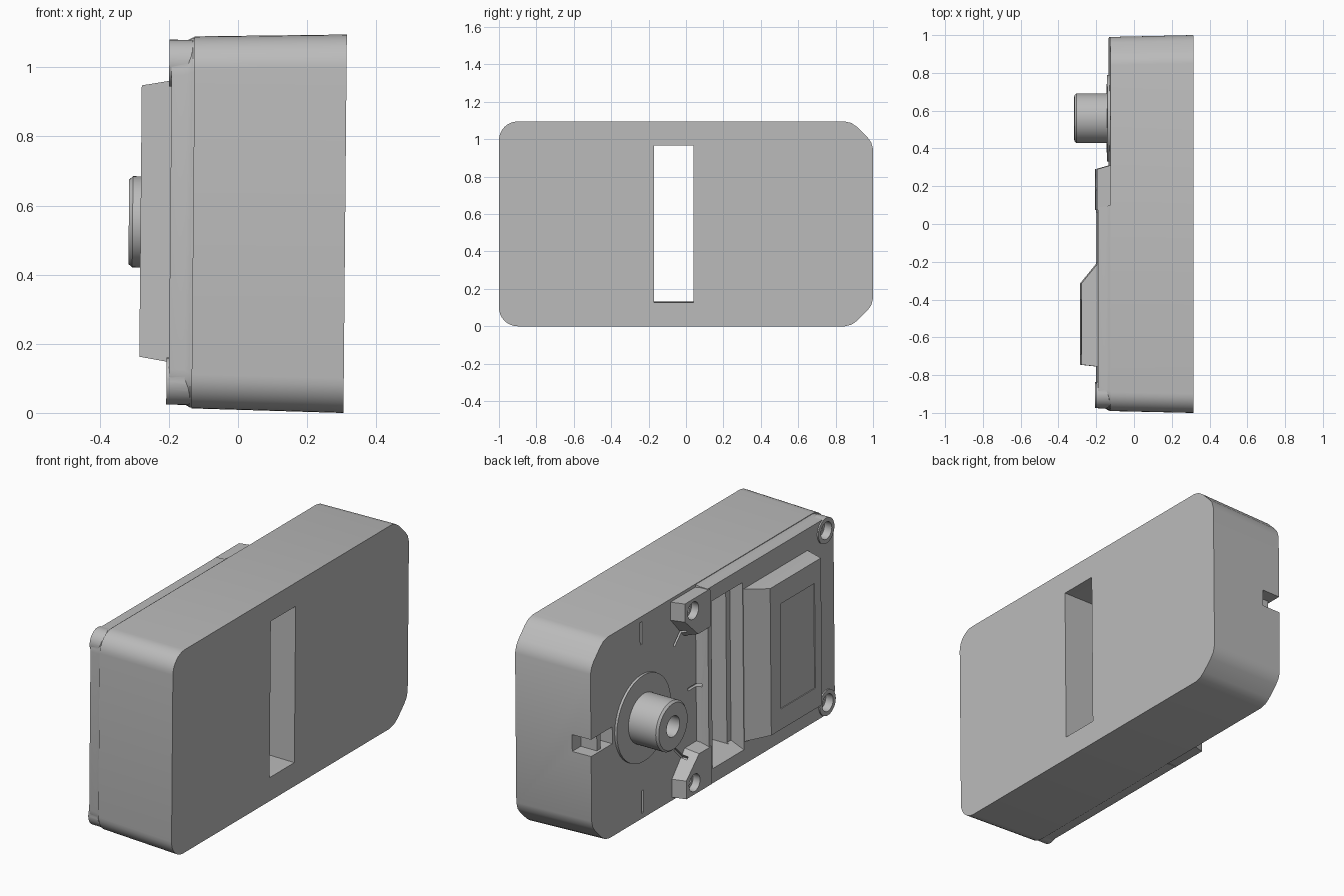
import bpy, bmesh
from math import sin, cos, pi, radians
from mathutils import Matrix

if "Cube" in bpy.data.objects:
    bpy.data.objects.remove(bpy.data.objects["Cube"])

MID = 0.55      # height of the symmetry plane
SHAFT_Y = 0.56  # output shaft position
parts = []

grey = bpy.data.materials.new("plain grey")
grey.use_nodes = True
grey.diffuse_color = (0.5, 0.5, 0.5, 1)
grey.node_tree.nodes["Principled BSDF"].inputs["Base Color"].default_value = (0.5, 0.5, 0.5, 1)


def loft(name, rings, keep=False):
    """Closed solid through rings, each given as (x, [(y, z), ...])."""
    bm = bmesh.new()
    loops = [[bm.verts.new((x, y, z)) for y, z in pts] for x, pts in rings]
    for a, b in zip(loops, loops[1:]):
        for i in range(len(a)):
            j = (i + 1) % len(a)
            bm.faces.new((a[i], a[j], b[j], b[i]))
    bm.faces.new(loops[0])
    bm.faces.new(loops[-1])
    bmesh.ops.recalc_face_normals(bm, faces=bm.faces)
    mesh = bpy.data.meshes.new(name)
    bm.to_mesh(mesh)
    bm.free()
    mesh.materials.append(grey)
    obj = bpy.data.objects.new(name, mesh)
    bpy.context.collection.objects.link(obj)
    if keep:
        parts.append(obj)
    return obj


def rect(y0, y1, z0, z1):
    return [(y0, z0), (y1, z0), (y1, z1), (y0, z1)]


def circle(y, z, r, n=40):
    return [(y + r * cos(2 * pi * i / n), z + r * sin(2 * pi * i / n)) for i in range(n)]


def box(name, x0, x1, *yz):
    return loft(name, [(x0, rect(*yz)), (x1, rect(*yz))])


def combine(target, tool, operation):
    mod = target.modifiers.new("combine", "BOOLEAN")
    mod.operation = operation
    mod.solver = "EXACT"
    mod.object = tool
    bpy.context.view_layer.objects.active = target
    bpy.ops.object.modifier_apply(modifier=mod.name)
    bpy.data.objects.remove(tool)


def mirrored(half):
    """Closed outline from its upper half, heights relative to MID."""
    return [(y, MID + z) for y, z in half] + [(y, MID - z) for y, z in reversed(half)]


def round_corner(y, z, r):
    return [(y - r * cos(a), z + r * sin(a)) for a in (i * pi / 16 for i in range(9))]


def case_outline(inset):
    nose = [(0.85, 0.5475), (0.885, 0.539), (0.915, 0.518),
            (0.97, 0.463), (0.99, 0.436), (1.0, 0.4)]
    half = round_corner(-0.9, 0.4475, 0.1) + nose
    return mirrored([(y * (1 - inset), z * (1 - inset * 1.7)) for y, z in half])


def plate_outline(inset):
    half = round_corner(-0.885 + inset, 0.435 - inset, 0.1)
    return mirrored(half + [(0.1 - inset, 0.535 - inset)])


# Main case with slight draft, and the raised plate
housing = loft("housing", [(0.31, case_outline(0)), (-0.13, case_outline(0.01))], True)
plate = loft("plate", [(-0.1, plate_outline(0)), (-0.135, plate_outline(0)),
                       (-0.15, plate_outline(0.008)), (-0.196, plate_outline(0.01))])
combine(housing, plate, "UNION")

# Screw bosses beside the slot and screw rims at the end corners
for side in (1, -1):
    def boss_shape(e):
        pts = [(0.31 - e, 0.522), (0.31 - e, 0.425), (0.2 - e, 0.3 + e),
               (0.075, 0.3 + e), (0.075, 0.522)]
        return [(y, MID + side * z) for y, z in pts]
    boss = loft("boss", [(-0.1, boss_shape(0)), (-0.13, boss_shape(0)), (-0.201, boss_shape(0.02))])
    combine(housing, boss, "UNION")
    ring = circle(-0.905, MID + side * 0.46, 0.068)
    combine(housing, loft("screw_rim", [(-0.1, ring), (-0.203, ring)]), "UNION")

# Through slot with a wider mouth
combine(housing, box("slot", -0.5, 0.5, -0.17, 0.04, 0.13, 0.97), "DIFFERENCE")
mouth = loft("slot_mouth", [(-0.25, rect(-0.205, 0.06, 0.08, 1.02)),
                            (-0.12, rect(-0.205, 0.06, 0.135, 0.965))])
combine(housing, mouth, "DIFFERENCE")

# Screw holes
for y in (-0.905, 0.22):
    for side in (1, -1):
        hole = [(x, circle(y, MID + side * 0.46, r, 24))
                for x, r in ((-0.25, 0.047), (-0.16, 0.045), (-0.159, 0.032), (-0.03, 0.032))]
        combine(housing, loft("screw_hole", hole), "DIFFERENCE")

# Notch in the end wall, with a small post in it
combine(housing, box("notch", -0.2, -0.02, 0.81, 1.1, 0.505, 0.595), "DIFFERENCE")
parts.append(box("notch_post", -0.115, -0.015, 0.89, 0.92, 0.5, 0.6))

# Radial index marks around the shaft
for deg in (90, 135, 180, 225, 270):
    a = radians(deg)
    mark = [(SHAFT_Y + r * cos(a) - w * sin(a), MID + r * sin(a) + w * cos(a))
            for r, w in ((0.39, -0.008), (0.51, -0.008), (0.51, 0.008), (0.39, 0.008))]
    combine(housing, loft("mark", [(-0.16, mark), (-0.115, mark)]), "DIFFERENCE")

# Sloped cover with a shallow inset panel
cover = loft("cover", [(-0.18, rect(-0.755, -0.205, 0.145, 0.96)),
                       (-0.195, rect(-0.755, -0.208, 0.145, 0.96)),
                       (-0.282, rect(-0.745, -0.315, 0.16, 0.945))], True)
combine(cover, box("panel", -0.35, -0.277, -0.69, -0.4, 0.27, 0.83), "DIFFERENCE")

# Shaft collar and hollow output shaft
loft("collar", [(-0.11, circle(SHAFT_Y, MID, 0.23)), (-0.143, circle(SHAFT_Y, MID, 0.23))], True)
profile = [(-0.12, 0.132), (-0.305, 0.132), (-0.316, 0.122), (-0.316, 0.055), (-0.2, 0.055)]
loft("output_shaft", [(x, circle(SHAFT_Y, MID, r, 48)) for x, r in profile], True)

# Slight lean of the whole model, then smooth shading on the curves
lean = Matrix.Translation((0, 0, MID)) @ Matrix.Rotation(0.009, 4, "Y") @ Matrix.Translation((0, 0, -MID))
bpy.ops.object.select_all(action="DESELECT")
for obj in parts:
    obj.data.transform(lean)
    obj.select_set(True)
bpy.context.view_layer.objects.active = housing
bpy.ops.object.shade_smooth_by_angle(angle=radians(28))
